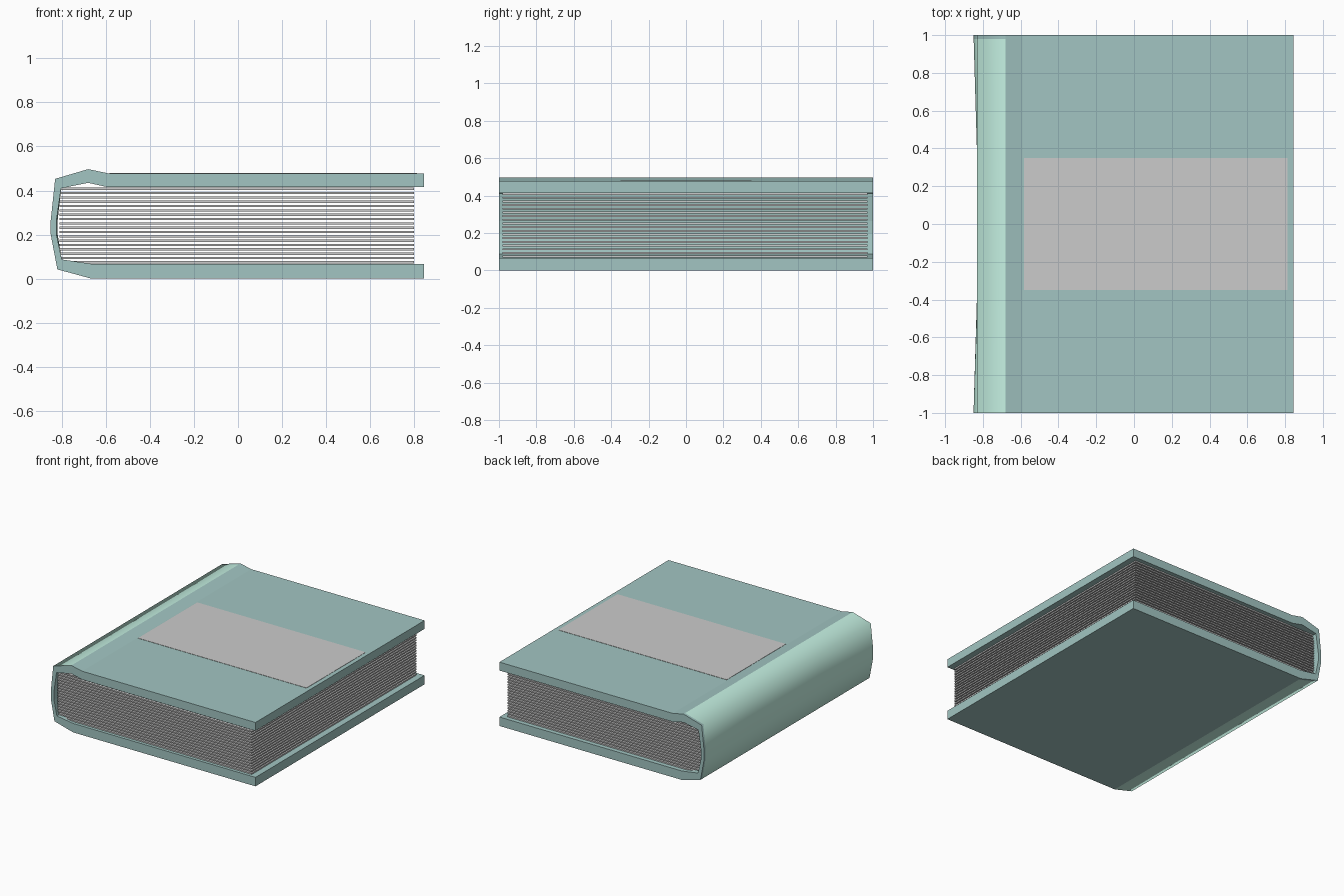
import bpy, bmesh

if "Cube" in bpy.data.objects:
    bpy.data.objects.remove(bpy.data.objects["Cube"])


def material(name, rgb):
    m = bpy.data.materials.new(name)
    m.diffuse_color = (*rgb, 1)
    m.use_nodes = True
    m.node_tree.nodes["Principled BSDF"].inputs["Base Color"].default_value = m.diffuse_color
    return m


def finish(name, bm, mats=()):
    bmesh.ops.recalc_face_normals(bm, faces=bm.faces)
    me = bpy.data.meshes.new(name)
    bm.to_mesh(me)
    bm.free()
    for m in mats:
        me.materials.append(m)
    ob = bpy.data.objects.new(name, me)
    bpy.context.collection.objects.link(ob)
    return ob


cover_mat = material("cover_cloth", (0.36, 0.56, 0.54))
spine_mat = material("spine_cloth", (0.57, 0.90, 0.78))

# Cover: one wrap-around cross-section, outer and inner walls paired point by point
outer = [(0.845, 0), (-0.665, 0), (-0.82, 0.042), (-0.85, 0.20), (-0.85, 0.265),
         (-0.83, 0.453), (-0.68, 0.497), (-0.59, 0.478), (0.845, 0.478)]
inner = [(0.845, 0.067), (-0.665, 0.067), (-0.80, 0.087), (-0.824, 0.20), (-0.824, 0.265),
         (-0.803, 0.41), (-0.68, 0.435), (-0.59, 0.415), (0.845, 0.415)]
n = len(outer)
spine_mid = (3, 4)
stations = [(-1, 0), (-0.98, 0.001), (-0.4, 0.018), (0.4, 0.018), (0.98, 0.001), (1, 0)]

bm = bmesh.new()
rings = []
for y, dent in stations:
    o = [bm.verts.new((x + (dent if i in spine_mid else 0), y, z))
         for i, (x, z) in enumerate(outer)]
    k = [bm.verts.new((x + (dent * 0.3 if i in spine_mid else 0), y, z))
         for i, (x, z) in enumerate(inner)]
    rings.append((o, k))

for s in range(len(rings) - 1):
    (o0, k0), (o1, k1) = rings[s], rings[s + 1]
    for i in range(n - 1):
        f = bm.faces.new((o0[i], o0[i + 1], o1[i + 1], o1[i]))
        if 1 <= i <= 5:
            # Outer spine strip is lighter and smoothly rounded
            f.smooth = True
            f.material_index = 1 if s < len(rings) - 2 else 0
        bm.faces.new((k0[i], k0[i + 1], k1[i + 1], k1[i]))
    for i in (0, n - 1):
        bm.faces.new((o0[i], k0[i], k1[i], o1[i]))
for o, k in (rings[0], rings[-1]):
    for i in range(n - 1):
        bm.faces.new((o[i], o[i + 1], k[i + 1], k[i]))
finish("cover", bm, (cover_mat, spine_mat))

# Pages: stack of thin separate sheets
count, z0, z1, thick = 18, 0.069, 0.413, 0.010
bm = bmesh.new()
for p in range(count):
    z = z0 + thick / 2 + (z1 - z0 - thick) * p / (count - 1)
    r = bmesh.ops.create_cube(bm, size=1)["verts"]
    bmesh.ops.scale(bm, verts=r, vec=(1.61, 1.95, thick))
    bmesh.ops.translate(bm, verts=r, vec=(-0.005, -0.005, z))
finish("pages", bm)

# Label: blank panel on the front board
bm = bmesh.new()
r = bmesh.ops.create_cube(bm, size=1)["verts"]
bmesh.ops.scale(bm, verts=r, vec=(1.395, 0.70, 0.004))
bmesh.ops.translate(bm, verts=r, vec=(0.115, 0, 0.478))
finish("label", bm)
